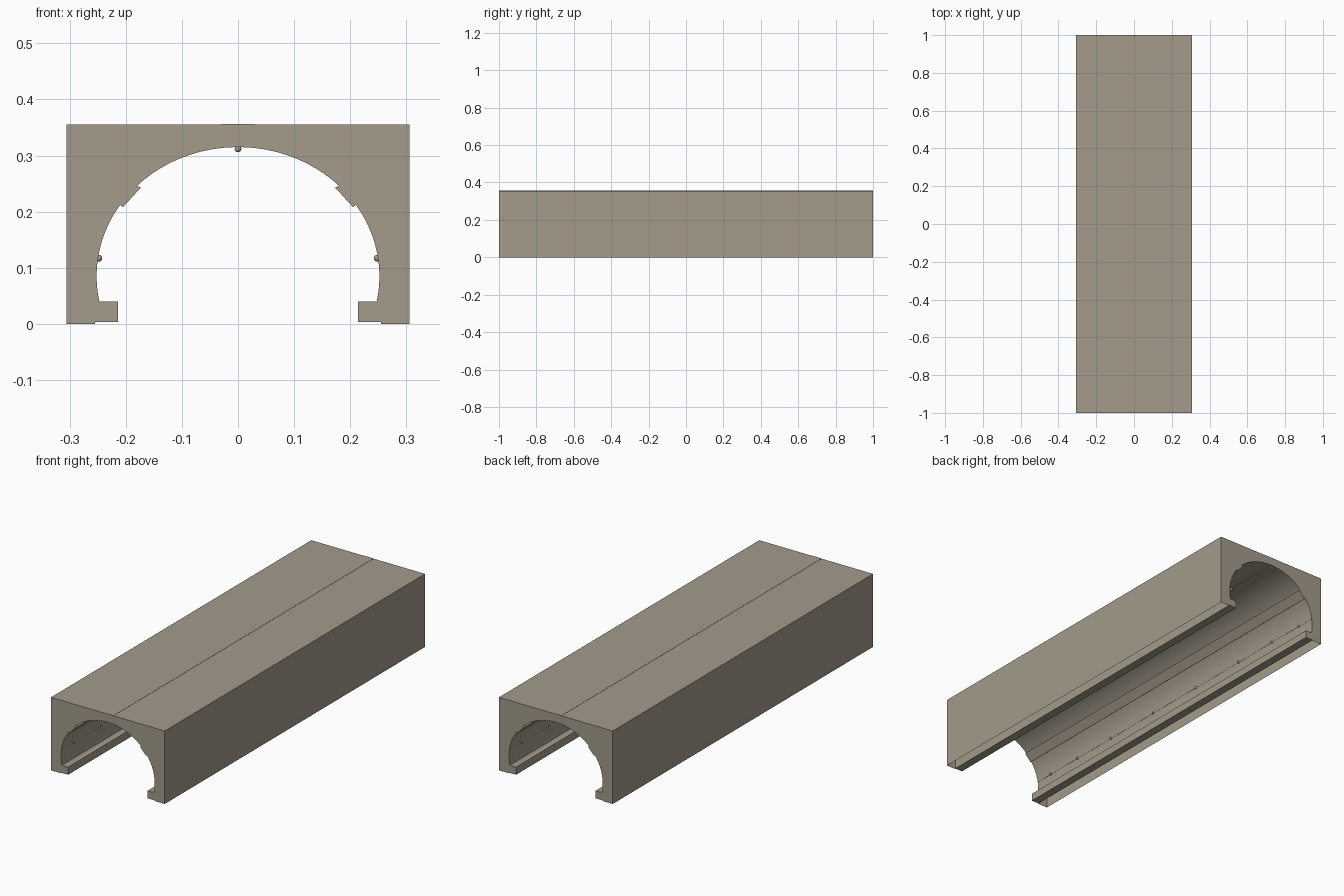
import bpy, bmesh, math
from mathutils import Matrix

if "Cube" in bpy.data.objects:
    bpy.data.objects.remove(bpy.data.objects["Cube"])

W, H, L = 0.306, 0.355, 1.0          # half width, height, half length
RX, RZ, CZ = 0.252, 0.23, 0.085      # vault ellipse

mat = bpy.data.materials.new("warm_grey_concrete")
mat.diffuse_color = (0.366, 0.326, 0.258, 1)
mat.use_nodes = True
mat.node_tree.nodes["Principled BSDF"].inputs["Base Color"].default_value = mat.diffuse_color


def finish(bm, name, smooth=True):
    me = bpy.data.meshes.new(name)
    bm.to_mesh(me)
    bm.free()
    ob = bpy.data.objects.new(name, me)
    bpy.context.collection.objects.link(ob)
    me.materials.append(mat)
    if smooth:
        bpy.ops.object.select_all(action='DESELECT')
        ob.select_set(True)
        bpy.context.view_layer.objects.active = ob
        bpy.ops.object.shade_smooth_by_angle(angle=math.radians(25))
    return ob


def sweep(profile, name):
    """Extrude an open x-z profile along the whole tunnel."""
    bm = bmesh.new()
    a = [bm.verts.new((x, -L, z)) for x, z in profile]
    b = [bm.verts.new((x, L, z)) for x, z in profile]
    for i in range(len(profile) - 1):
        bm.faces.new((a[i], a[i + 1], b[i + 1], b[i]))
    return finish(bm, name)


def arc(t0, t1, n):
    return [(RX * math.cos(t0 + (t1 - t0) * i / n),
             CZ + RZ * math.sin(t0 + (t1 - t0) * i / n)) for i in range(n + 1)]


# Vault lining: ledge, lower wall, projecting rail, crown; then mirrored
half = [(0.255, 0.003), (0.214, 0.003), (0.214, 0.04)]
half += arc(-0.197, 0.585, 14)
half += [(0.205, 0.208), (0.173, 0.243)]
half += arc(0.775, math.pi / 2, 16)
lining = half + [(-x, z) for x, z in reversed(half[:-1])]
sweep(lining, "vault_lining")

# Outer side of each ledge, seen through the open underside
for s, side in ((1, "right"), (-1, "left")):
    sweep([(s * 0.255, 0.003), (s * 0.255, 0.06)][::s], "ledge_back_" + side)

# Outer casing: two walls and a roof, open below
sweep([(-W, 0), (-W, H), (W, H), (W, 0)], "outer_casing")

# End walls with the vault opening
for s, end in ((-1, "front"), (1, "back")):
    outline = [(0.255, 0), (W, 0), (W, H), (-W, H), (-W, 0), (-0.255, 0)] + lining[::-1]
    bm = bmesh.new()
    f = bm.faces.new([bm.verts.new((x, s * L, z)) for x, z in outline])
    f.normal_update()
    if f.normal.y * s < 0:
        f.normal_flip()
    bmesh.ops.triangulate(bm, faces=[f])
    finish(bm, "end_wall_" + end, smooth=False)

# Thin roof strip along the crown
bm = bmesh.new()
bmesh.ops.create_cube(bm, size=1, matrix=Matrix.Translation((0, 0, H)) @ Matrix.Diagonal((0.06, 2 * L, 0.002, 1)))
finish(bm, "roof_strip", smooth=False)

# Rows of small lamps, each row with a thin cable
spots = [s * y for y in (0.155, 0.465, 0.71, 0.905) for s in (-1, 1)]
for x, z, name in ((0, 0.312, "crown"), (0.248, 0.117, "right"), (-0.248, 0.117, "left")):
    bm = bmesh.new()
    for y in spots:
        bmesh.ops.create_uvsphere(bm, u_segments=12, v_segments=8, radius=0.006,
                                  matrix=Matrix.Translation((x, y, z)))
    finish(bm, "lamps_" + name)
    bm = bmesh.new()
    out = 1 if x > 0 else -1
    cx, cz = (0, 0.315) if x == 0 else (x + out * 0.002, z)
    bmesh.ops.create_cone(bm, cap_ends=True, segments=8, radius1=0.0012, radius2=0.0012, depth=2 * L,
                          matrix=Matrix.Translation((cx, 0, cz)) @ Matrix.Rotation(math.pi / 2, 4, 'X'))
    finish(bm, "cable_" + name)
